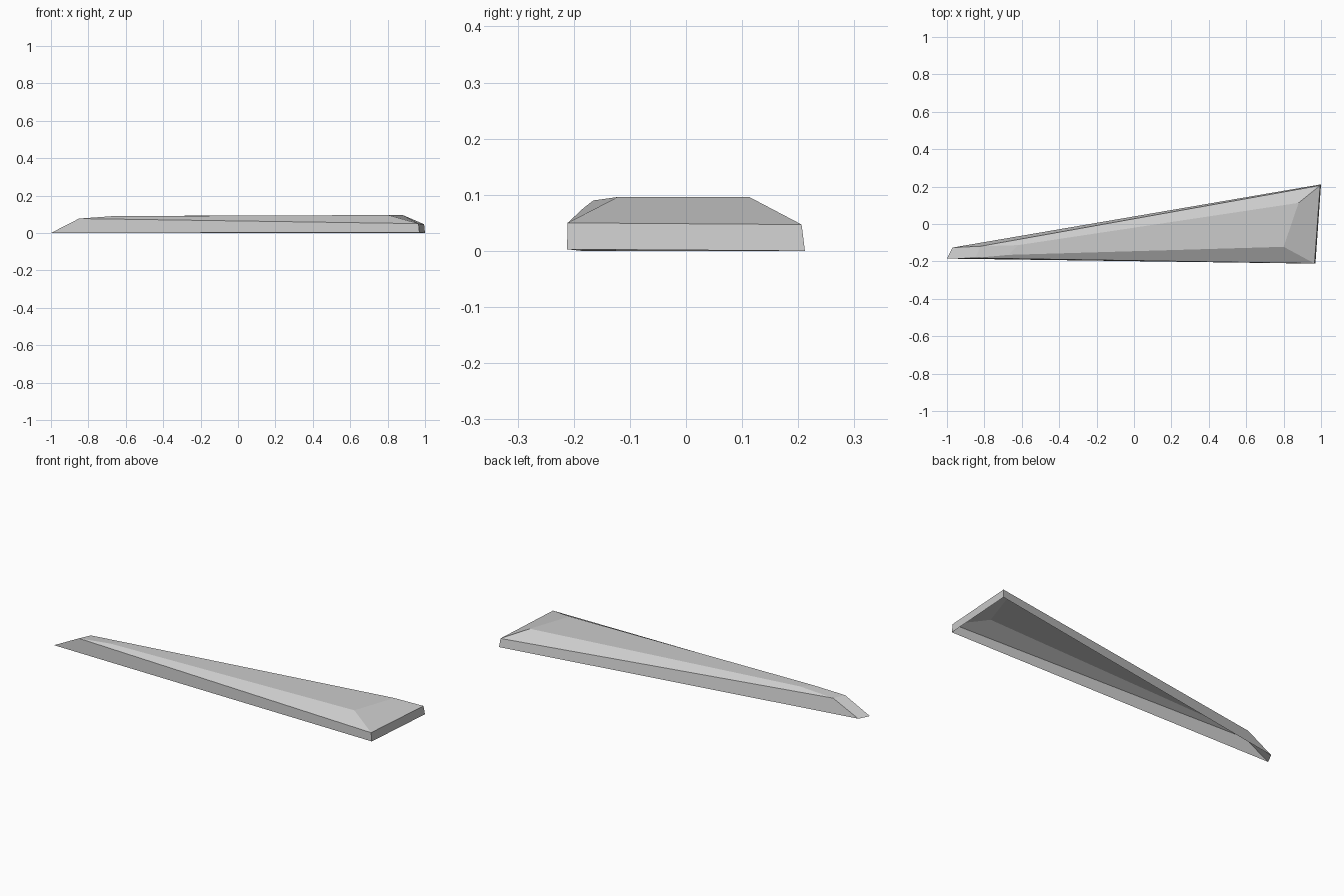
import bpy
import bmesh

cube = bpy.data.objects.get("Cube")
if cube:
    bpy.data.objects.remove(cube)

# One plain grey
grey = bpy.data.materials.new("plain_grey")
grey.use_nodes = True
color = (0.6, 0.6, 0.6, 1)
grey.diffuse_color = color
grey.node_tree.nodes["Principled BSDF"].inputs["Base Color"].default_value = color

# Outlines run: front tip, front wide end, back wide end, back tip
base = [(-1, -0.185, 0), (0.97, -0.212, 0.003), (1, 0.212, 0), (-0.97, -0.126, 0)]
shoulder = [(-0.85, -0.182, 0.077), (0.965, -0.211, 0.05), (0.995, 0.206, 0.047), (-0.82, -0.119, 0.077)]
crown = [(-0.67, -0.165, 0.09), (0.8, -0.122, 0.096), (0.88, 0.113, 0.096), (-0.62, -0.113, 0.091)]

# Open-bottomed shell: skirt, sloping bevel and flat crown
bm = bmesh.new()
rings = [[bm.verts.new(p) for p in ring] for ring in (base, shoulder, crown)]
for low, high in zip(rings, rings[1:]):
    for i in range(4):
        j = (i + 1) % 4
        bm.faces.new((low[i], low[j], high[j], high[i]))
bm.faces.new(rings[-1])

mesh = bpy.data.meshes.new("tapered_shell")
bm.to_mesh(mesh)
bm.free()
mesh.materials.append(grey)
shell = bpy.data.objects.new("tapered_shell", mesh)
bpy.context.collection.objects.link(shell)
